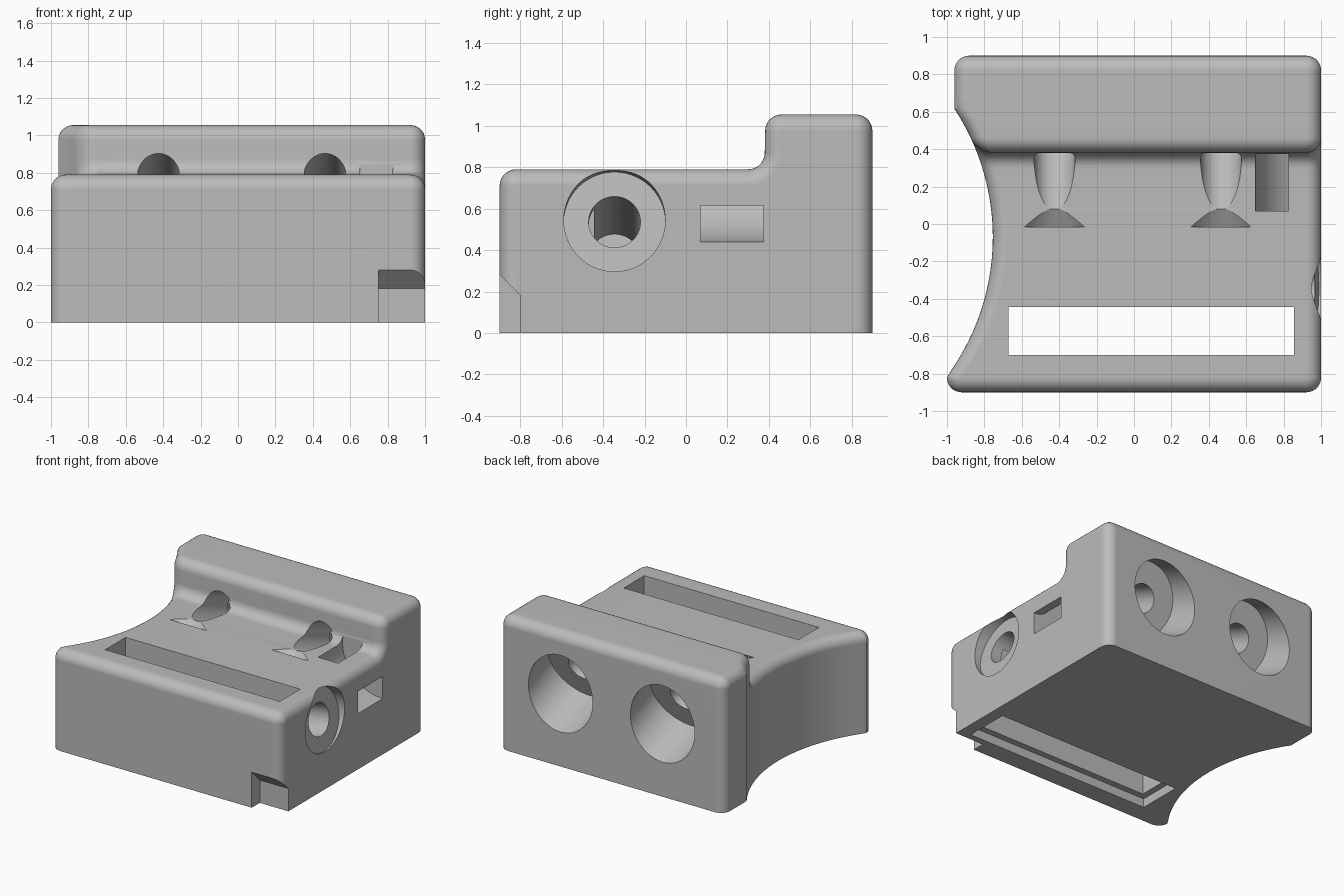
import bpy
import bmesh
from math import sin, cos, pi, radians, sqrt
from mathutils import Matrix, Vector

if "Cube" in bpy.data.objects:
    bpy.data.objects.remove(bpy.data.objects["Cube"], do_unlink=True)

R = 0.08            # edge rounding
STEPS = 7
LOW, HIGH = 0.79, 1.055

grey = bpy.data.materials.new("plain grey")
grey.use_nodes = True
grey.diffuse_color = (0.5, 0.5, 0.5, 1)
grey.node_tree.nodes["Principled BSDF"].inputs["Base Color"].default_value = (0.5, 0.5, 0.5, 1)


def add_object(name, bm):
    bmesh.ops.recalc_face_normals(bm, faces=bm.faces)
    mesh = bpy.data.meshes.new(name)
    bm.to_mesh(mesh)
    bm.free()
    mesh.materials.append(grey)
    obj = bpy.data.objects.new(name, mesh)
    bpy.context.collection.objects.link(obj)
    return obj


def cut(target, cutter):
    cutter.hide_render = True
    mod = target.modifiers.new("cut", 'BOOLEAN')
    mod.operation = 'DIFFERENCE'
    mod.solver = 'EXACT'
    mod.object = cutter
    bpy.context.view_layer.objects.active = target
    bpy.ops.object.modifier_apply(modifier=mod.name)
    bpy.data.objects.remove(cutter, do_unlink=True)


def box(name, x0, x1, y0, y1, z0, z1):
    bm = bmesh.new()
    mat = Matrix.Translation(((x0 + x1) / 2, (y0 + y1) / 2, (z0 + z1) / 2))
    bmesh.ops.create_cube(bm, size=1, matrix=mat @ Matrix.Diagonal((x1 - x0, y1 - y0, z1 - z0, 1)))
    return add_object(name, bm)


def rod(name, point, axis, s0, s1, r0, r1=None):
    """Cylinder or cone along an axis, between distances s0 and s1 from a point."""
    bm = bmesh.new()
    mat = (Matrix.Translation(point + axis * ((s0 + s1) / 2))
           @ axis.to_track_quat('Z', 'Y').to_matrix().to_4x4())
    bmesh.ops.create_cone(bm, cap_ends=True, segments=56, radius1=r0,
                          radius2=r0 if r1 is None else r1, depth=s1 - s0, matrix=mat)
    return add_object(name, bm)


def arc(cy, cz, r, a0, a1):
    angles = [a0 + (a1 - a0) * i / STEPS for i in range(STEPS + 1)]
    return [(cy + r * cos(a), cz + r * sin(a)) for a in angles]


def spaced(y0, y1, n, z):
    return [(y0 + (y1 - y0) * i / n, z) for i in range(1, n)]


def stepped_profile(d):
    """Top line of the stepped side profile, inset by d."""
    c = R - d
    pts = arc(-0.9 + R, LOW - R, c, pi, pi / 2)
    pts += spaced(-0.9 + R, 0.38 - R, 28, LOW - d)
    pts += arc(0.38 - R, LOW + R, R + d, -pi / 2, 0)
    pts += arc(0.382 + R, HIGH - R, c, pi, pi / 2)
    pts += spaced(0.382 + R, 0.9 - R, 7, HIGH - d)
    pts += arc(0.9 - R, HIGH - R, c, pi / 2, 0)
    return pts


def hollow_side(y):
    """The scooped end: a wide arc limited by the flat ends of the block."""
    return max(-1.0 if y < 0 else -0.96, -2.005 + sqrt(1.25 ** 2 - (y + 0.07) ** 2))


# Main body: inset profiles lofted from the scooped end to the flat end
bm = bmesh.new()
rings = []
for side in (-1, 1):
    for k in range(STEPS + 1):
        a = pi / 2 * (k if side < 0 else STEPS - k) / STEPS
        off = R * (1 - cos(a))
        top, low = [], []
        for y, z in stepped_profile((R - 0.003) * (1 - sin(a))):
            x = hollow_side(y) + off if side < 0 else 1 - off
            top.append(bm.verts.new((x, y, z)))
            low.append(bm.verts.new((x, y, 0)))
        rings.append((top, low))
for (t0, b0), (t1, b1) in zip(rings, rings[1:]):
    for i in range(len(t0) - 1):
        bm.faces.new((t0[i], t0[i + 1], t1[i + 1], t1[i]))
        bm.faces.new((b0[i], b1[i], b1[i + 1], b0[i + 1]))
    for e in (0, -1):
        bm.faces.new((t0[e], t1[e], b1[e], b0[e]))
for t, b in (rings[0], rings[-1]):
    for i in range(len(t) - 1):
        bm.faces.new((t[i], b[i], b[i + 1], t[i + 1]))
body = add_object("stepped_block", bm)

# Long slot with a wider recess underneath
cut(body, box("slot", -0.67, 0.855, -0.7, -0.445, -0.2, 1.2))
cut(body, box("slot_recess", -0.72, 0.905, -0.75, -0.395, -0.2, 0.07))

# Corner notch with a sloping roof
bm = bmesh.new()
outline = [(-1, -0.1), (-0.8, -0.1), (-0.8, 0.18), (-1, 0.38)]
face = bm.faces.new([bm.verts.new((0.75, y, z)) for y, z in outline])
moved = bmesh.ops.extrude_face_region(bm, geom=[face])["geom"]
bmesh.ops.translate(bm, vec=(0.4, 0, 0), verts=[v for v in moved if isinstance(v, bmesh.types.BMVert)])
cut(body, add_object("corner_notch", bm))

# Curved strap channel from the end face to the upper face
along_y = Vector((0, 1, 0))
centre = Vector((1, 0, LOW))
channel = rod("strap_channel", centre, along_y, 0.07, 0.375, 0.35)
cut(channel, rod("channel_core", centre, along_y, -0.1, 0.6, 0.175))
cut(body, channel)

# Slanted bolt hole in the end face
inward = Vector((-cos(radians(10)), 0, -sin(radians(10))))
mouth = Vector((1, -0.345, 0.545))
cut(body, rod("bolt_seat", mouth, inward, -0.3, 0.055, 0.245))
cut(body, rod("bolt_hole", mouth, inward, -0.2, 1.1, 0.125))

# Two slanted screw holes: wide bore behind, narrow hole, flared end
rising = Vector((0, -cos(radians(22)), sin(radians(22))))
for x in (-0.425, 0.465):
    exit_point = Vector((x, 0.38, 0.785))
    cut(body, rod("screw_bore", exit_point, rising, -0.9, -0.28, 0.28))
    cut(body, rod("screw_hole", exit_point, rising, -0.5, 0.285, 0.11))
    cut(body, rod("screw_flare", exit_point, rising, 0.28, 0.37, 0.11, 0.217))

# Smooth rounded edges, crisp cut edges
bpy.ops.object.select_all(action='DESELECT')
body.select_set(True)
bpy.context.view_layer.objects.active = body
bpy.ops.object.shade_smooth_by_angle(angle=radians(25))
weighted = body.modifiers.new("even_shading", 'WEIGHTED_NORMAL')
weighted.keep_sharp = True
